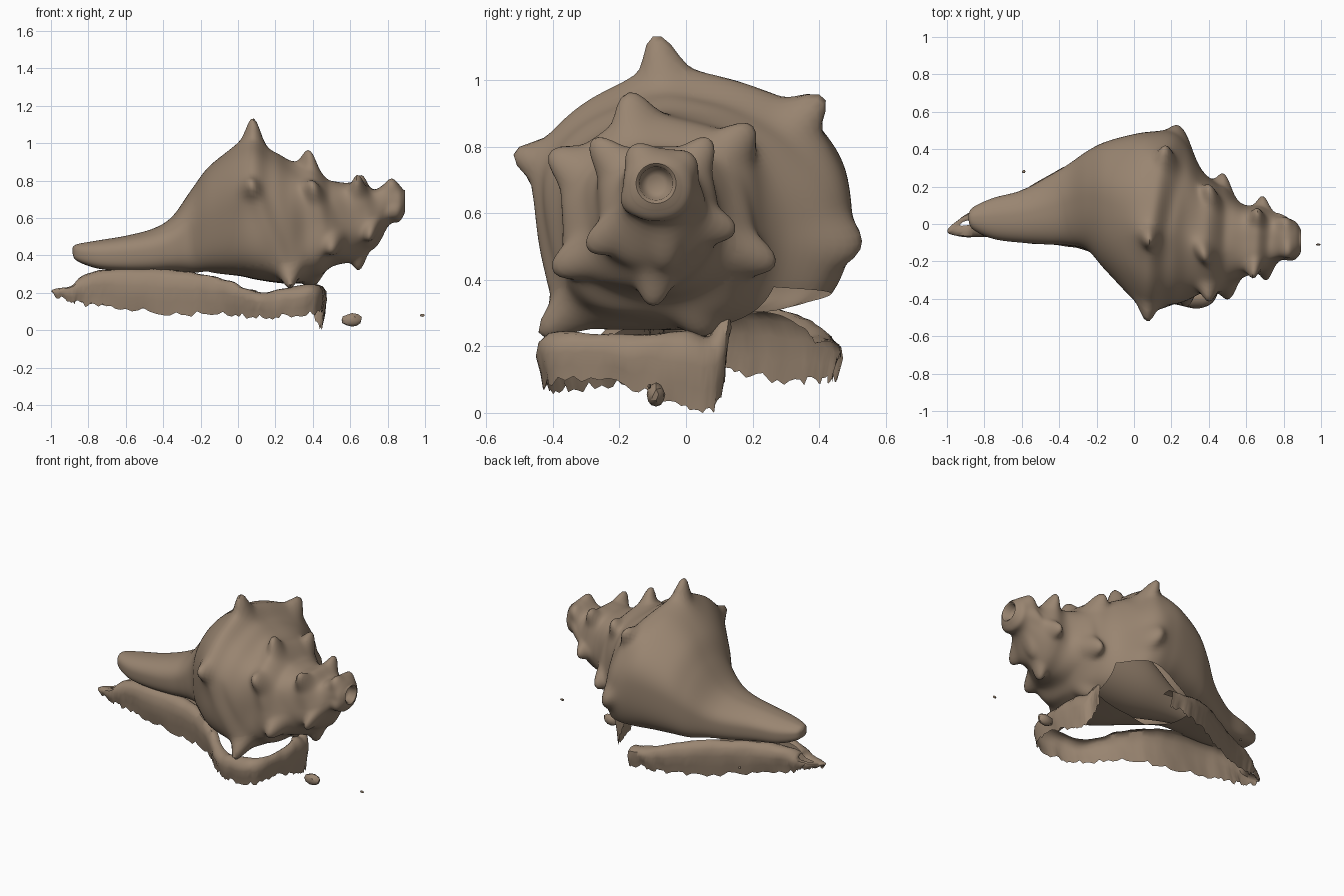
import bpy, bmesh, math, random
from mathutils import Vector, noise

random.seed(4)
cube = bpy.data.objects.get("Cube")
if cube:
    bpy.data.objects.remove(cube)

tan = bpy.data.materials.new("shell_tan")
tan.use_nodes = True
colour = (0.32, 0.235, 0.165, 1)
tan.diffuse_color = colour
tan.node_tree.nodes["Principled BSDF"].inputs["Base Color"].default_value = colour


def finish(bm, name, angle=50):
    """Turn a bmesh into a smooth shaded object."""
    mesh = bpy.data.meshes.new(name)
    bm.to_mesh(mesh)
    bm.free()
    mesh.materials.append(tan)
    obj = bpy.data.objects.new(name, mesh)
    bpy.context.collection.objects.link(obj)
    bpy.ops.object.select_all(action="DESELECT")
    obj.select_set(True)
    bpy.context.view_layer.objects.active = obj
    bpy.ops.object.shade_smooth_by_angle(angle=math.radians(angle))
    return obj


def spline(rows, steps):
    """Smoothly resample a list of number tuples."""
    out = []
    for i in range(len(rows) - 1):
        p0, p1 = rows[max(i - 1, 0)], rows[i]
        p2, p3 = rows[i + 1], rows[min(i + 2, len(rows) - 1)]
        for s in range(steps):
            t = s / steps
            out.append([b + t / 2 * (c - a + t * (2 * a - 5 * b + 4 * c - d + t * (3 * (b - c) + d - a)))
                        for a, b, c, d in zip(p0, p1, p2, p3)])
    return out + [list(rows[-1])]


def skin(bm, grid, closed):
    """Bridge rows of vertices with quads."""
    for a, b in zip(grid, grid[1:]):
        n = len(a)
        for j in range(n if closed else n - 1):
            k = (j + 1) % n
            bm.faces.new((a[j], a[k], b[k], b[j]))


def clamp(v, low=0, high=1):
    return max(low, min(high, v))


# Shell sections: x, then y range and z range
sections = [
    (-.885, .02, .05, .41, .44), (-.86, -.03, .09, .37, .46), (-.75, -.08, .14, .33, .48),
    (-.6, -.1, .18, .315, .505), (-.45, -.11, .26, .31, .545), (-.35, -.115, .32, .31, .61),
    (-.25, -.14, .39, .3, .75), (-.15, -.25, .44, .3, .88), (0, -.4, .48, .29, .985),
    (.1, -.445, .49, .27, 1), (.2, -.435, .48, .255, .95), (.28, -.41, .42, .25, .9),
    (.36, -.37, .28, .265, .87), (.44, -.36, .2, .29, .84), (.5, -.33, .17, .34, .8),
    (.58, -.28, .1, .37, .785), (.66, -.25, .08, .41, .78), (.72, -.23, .06, .46, .76),
    (.8, -.18, .02, .56, .77), (.86, -.18, .015, .58, .77), (.885, -.16, -.015, .615, .755)]

# Spike tips in order along the spiral shoulder
spikes = [
    (.25, .525, .5), (.17, .41, .95), (.08, -.09, 1.13), (.07, -.52, .78),
    (.28, -.44, .23), (.4, .05, .23), (.48, .27, .45), (.41, .19, .86),
    (.38, -.17, .96), (.4, -.41, .78), (.51, -.4, .43), (.65, -.1, .32),
    (.69, .15, .55), (.66, .07, .82), (.64, -.28, .82), (.71, -.3, .5),
    (.75, -.06, .45), (.79, .04, .64), (.81, .02, .77), (.82, -.16, .8), (.83, -.2, .62)]

SIDES = 128
TURN = 2 * math.pi
rings = spline(sections, 6)


def radius(ring, a):
    """Distance from ring centre to its outline, boxier below and slimmer at upper back."""
    ry, rz = (ring[2] - ring[1]) / 2, (ring[4] - ring[3]) / 2
    c, s = math.cos(a), math.sin(a)
    body = clamp((.5 - ring[0]) / .15)
    p = 2.3 + body * (2.4 * max(0, -s) * abs(c) - .7 * max(0, s) * max(0, c))
    return (abs(c / ry) ** p + abs(s / rz) ** p) ** (-1 / p)


def centre(ring):
    return (ring[1] + ring[2]) / 2, (ring[3] + ring[4]) / 2


# Polar position and height of every spike, with unwrapped angle
horns = []
for x, y, z in spikes:
    ring = min(rings, key=lambda r: abs(r[0] - x))
    cy, cz = centre(ring)
    a = math.atan2(z - cz, y - cy)
    full = a
    while horns and full < horns[-1][4]:
        full += TURN
    rise = max(math.hypot(y - cy, z - cz) - radius(ring, a), .03)
    width = .06 if y > .5 else .045 if x < .6 else .036
    horns.append((x, a, rise, width, full))


def shoulder(x, a):
    """Height of the spiral ridge, strongest on top and fading at both ends."""
    h = 0
    for p, q in zip(horns, horns[1:]):
        for k in range(-1, 5):
            t = (a + TURN * k - p[4]) / (q[4] - p[4])
            if 0 <= t < 1:
                fade = t if p is horns[0] else 1 - t if q is horns[-1] else 1
                fade *= .4 + .6 * max(0, math.sin(a))
                d = x - p[0] - t * (q[0] - p[0])
                h += fade * .015 * math.exp(-(d / .045) ** 2)
                h -= fade * .014 * math.exp(-((d - .08) / .04) ** 2)
    return h


# Shell body
bm = bmesh.new()
grid = []
for ring in rings:
    cy, cz = centre(ring)
    row = []
    for j in range(SIDES):
        a = TURN * j / SIDES - math.pi
        base = radius(ring, a)
        r = base + shoulder(ring[0], a)
        for x, ha, rise, width, _ in horns:
            da = abs(a - ha)
            da = min(da, TURN - da)
            d = math.hypot(da * base, ring[0] - x) / width
            r += max(rise - .01, .015) * (.72 * math.exp(-d ** 2.4) + .28 * math.exp(-(d / 2.2) ** 2))
        row.append(bm.verts.new((ring[0], cy + r * math.cos(a), cz + r * math.sin(a))))
    grid.append(row)

# Round pit at the broken apex
for x, r in ((.892, .06), (.885, .05), (.85, .045), (.835, .025)):
    grid.append([bm.verts.new((x, -.09 + r * math.cos(TURN * j / SIDES - math.pi),
                               .69 + r * math.sin(TURN * j / SIDES - math.pi))) for j in range(SIDES)])
skin(bm, grid, True)
bm.faces.new(grid[-1])
bm.faces.new(grid[0])
bmesh.ops.recalc_face_normals(bm, faces=bm.faces)

# Open the aperture below the back lip, cut cleanly along two planes
lip = (Vector((0, 0, .335)), Vector((-.12, 0, 1)))
inner = (Vector((0, -.04, 0)), Vector((-.35, 1, 0)))
for point, normal in (lip, inner):
    bmesh.ops.bisect_plane(bm, geom=bm.verts[:] + bm.edges[:] + bm.faces[:], dist=1e-5,
                           plane_co=point, plane_no=normal)
hole = []
for f in bm.faces:
    c = f.calc_center_median()
    if -.55 < c.x < .36 and (c - lip[0]).dot(lip[1]) < 0 < (c - inner[0]).dot(inner[1]):
        hole.append(f)
bmesh.ops.delete(bm, geom=hole, context="FACES")
finish(bm, "shell_body")

# Inner column seen through the aperture
bm = bmesh.new()
column = spline([(-.6, .03, .05, .4), (-.3, 0, .09, .43), (0, -.06, .2, .52), (.3, -.08, .2, .54)], 8)
grid = [[bm.verts.new((x, y + r * math.cos(TURN * j / 32), z + r * math.sin(TURN * j / 32)))
         for j in range(32)] for x, y, r, z in column]
skin(bm, grid, True)
bmesh.ops.recalc_face_normals(bm, faces=bm.faces)
finish(bm, "inner_column")

# Ragged base strip: x, y, bottom z, top z
path = [
    (.1, .47, .09, .21), (-.02, .46, .09, .23), (-.12, .43, .08, .26), (-.3, .35, .08, .3),
    (-.6, .18, .1, .31), (-.8, .1, .14, .29), (-.9, .05, .16, .23), (-1, -.04, .18, .22),
    (-.9, -.07, .14, .24), (-.8, -.07, .12, .3), (-.6, -.1, .1, .325), (-.3, -.13, .07, .31),
    (-.08, -.23, .08, .27), (.1, -.37, .05, .2), (.25, -.44, .06, .22), (.42, -.42, .08, .24),
    (.47, -.2, .07, .23), (.47, -.02, 0, .24), (.45, .1, 0, .23), (.38, .14, .16, .32)]
bm = bmesh.new()
grid = []
for x, y, low, high in spline(path, 9):
    inward = Vector((clamp(x, -.85, .3) - x, .03 - y, 0)).normalized()
    ragged = low + random.uniform(0, .03)
    row = []
    for t, push in ((0, .02), (.3, .01), (.6, 0), (.85, .005), (1, .03), (1.03, .06), (.98, .08)):
        p = Vector((x, y, ragged + t * (high - ragged))) + inward * push
        p += noise.noise_vector(p * 14) * .008
        p.x = max(p.x, -1)
        p.z = max(p.z, 0)
        row.append(bm.verts.new(p))
    grid.append(row)
skin(bm, grid, False)
finish(bm, "base_strip")

# Loose crumbs
for name, spot, size in (("large_crumb", (.61, -.09, .055), (.06, .03, .038)),
                         ("small_crumb", (.985, -.11, .08), (.014, .006, .008)),
                         ("back_crumb", (-.59, .28, .2), (.01, .01, .008))):
    bm = bmesh.new()
    bmesh.ops.create_icosphere(bm, subdivisions=2, radius=1)
    for v in bm.verts:
        v.co *= 1 + random.uniform(-.15, .0)
        v.co = Vector(spot) + Vector(c * s for c, s in zip(v.co, size))
    finish(bm, name, 30)
